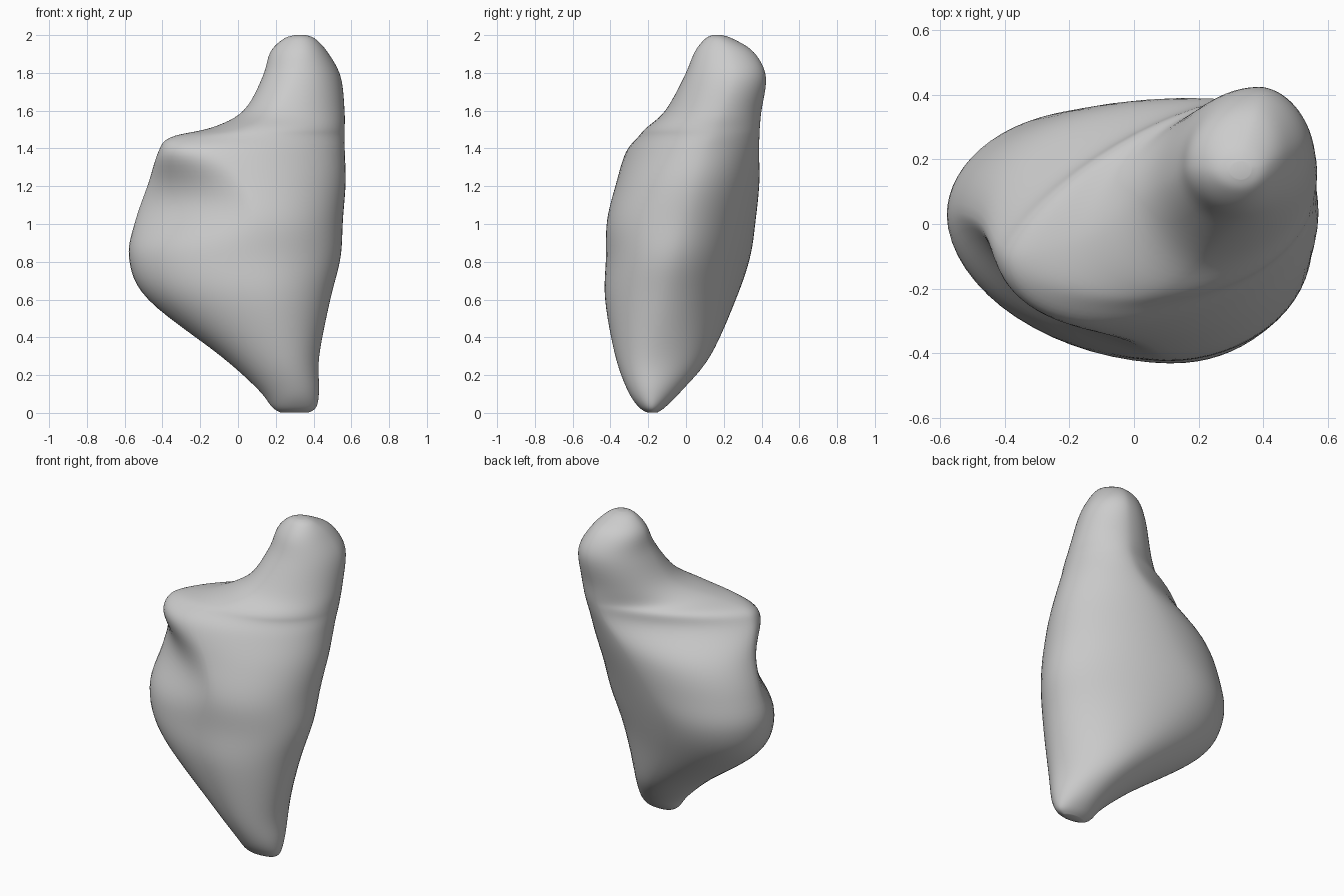
import bpy, bmesh, math

if "Cube" in bpy.data.objects:
    bpy.data.objects.remove(bpy.data.objects["Cube"])

# Horizontal sections: z, then left (x, y), right (x, y), front (x, y), back (x, y)
ROWS = [
    (0.00, .23, -.18, .37, -.18, .30, -.20, .30, -.155),
    (0.03, .18, -.18, .415, -.18, .29, -.25, .29, -.11),
    (0.12, .11, -.17, .43, -.18, .28, -.31, .26, -.02),
    (0.30, -.09, -.12, .43, -.18, .22, -.375, .15, .13),
    (0.60, -.48, -.01, .49, -.13, .13, -.43, -.08, .265),
    (0.82, -.58, .02, .545, -.08, .10, -.425, -.15, .34),
    (1.02, -.545, .03, .557, -.03, .10, -.42, -.03, .37),
    (1.22, -.475, .00, .572, .03, .03, -.37, .12, .39),
    (1.38, -.425, -.08, .567, .08, -.08, -.32, .28, .388),
    (1.46, -.36, -.09, .566, .12, .00, -.255, .33, .39),
    (1.51, -.14, -.03, .566, .14, .10, -.21, .35, .392),
    (1.60, .03, .10, .565, .18, .22, -.11, .36, .40),
    (1.78, .13, .16, .545, .24, .31, -.01, .39, .425),
    (1.91, .17, .18, .475, .22, .33, .045, .37, .36),
    (1.98, .24, .17, .41, .18, .33, .10, .34, .25),
    (2.00, .30, .165, .36, .17, .33, .14, .33, .19),
]
STEPS, QUARTER = 6, 16


def bump(z, centre, width):
    return math.exp(-((z - centre) / width) ** 2)


def blend(i, t):
    """Catmull-Rom blend between section i and i + 1."""
    p = [ROWS[max(0, min(len(ROWS) - 1, i + k))] for k in (-1, 0, 1, 2)]
    return [0.5 * (2 * b + (c - a) * t + (2 * a - 5 * b + 4 * c - d) * t * t
                   + (3 * b - a - 3 * c + d) * t ** 3) for a, b, c, d in zip(*p)]


def ring(row):
    """Closed outline made of four rounded quarters."""
    z, lx, ly, rx, ry, fx, fy, bx, by = row
    front_left = 1.05 + 0.5 * bump(z, 1.12, .17) - 0.15 * bump(z, 1.4, .08)
    back_left = 1.0 + 0.4 * bump(z, 1.4, .15)
    quarters = [((rx, ry), (bx, by), 1.1, False), ((lx, ly), (bx, by), back_left, True),
                ((lx, ly), (fx, fy), front_left, False), ((rx, ry), (fx, fy), 1.0, True)]
    pts = []
    for side, end, power, reverse in quarters:
        for k in range(QUARTER):
            a = math.pi / 2 * k / QUARTER
            if reverse:
                a = math.pi / 2 - a
            c, s = max(0, math.cos(a)) ** power, max(0, math.sin(a)) ** power
            pts.append((end[0] + (side[0] - end[0]) * c,
                        side[1] + (end[1] - side[1]) * s, z))
    return pts


# Loft the stone through all blended sections
bm = bmesh.new()
samples = [blend(i, k / STEPS) for i in range(len(ROWS) - 1) for k in range(STEPS)]
samples.append(list(ROWS[-1]))
rings = [[bm.verts.new(p) for p in ring(s)] for s in samples]
n = QUARTER * 4
for low, high in zip(rings, rings[1:]):
    for k in range(n):
        bm.faces.new((low[k], low[(k + 1) % n], high[(k + 1) % n], high[k]))

# Close both ends
bm.faces.new(rings[0][::-1])
bm.faces.new(rings[-1])
bmesh.ops.recalc_face_normals(bm, faces=bm.faces)
mesh = bpy.data.meshes.new("stone")
bm.to_mesh(mesh)
bm.free()
for face in mesh.polygons:
    face.use_smooth = True
stone = bpy.data.objects.new("stone", mesh)
bpy.context.collection.objects.link(stone)

# Soften the section transitions
soft = stone.modifiers.new("soften", 'SMOOTH')
soft.factor, soft.iterations = 0.5, 6
